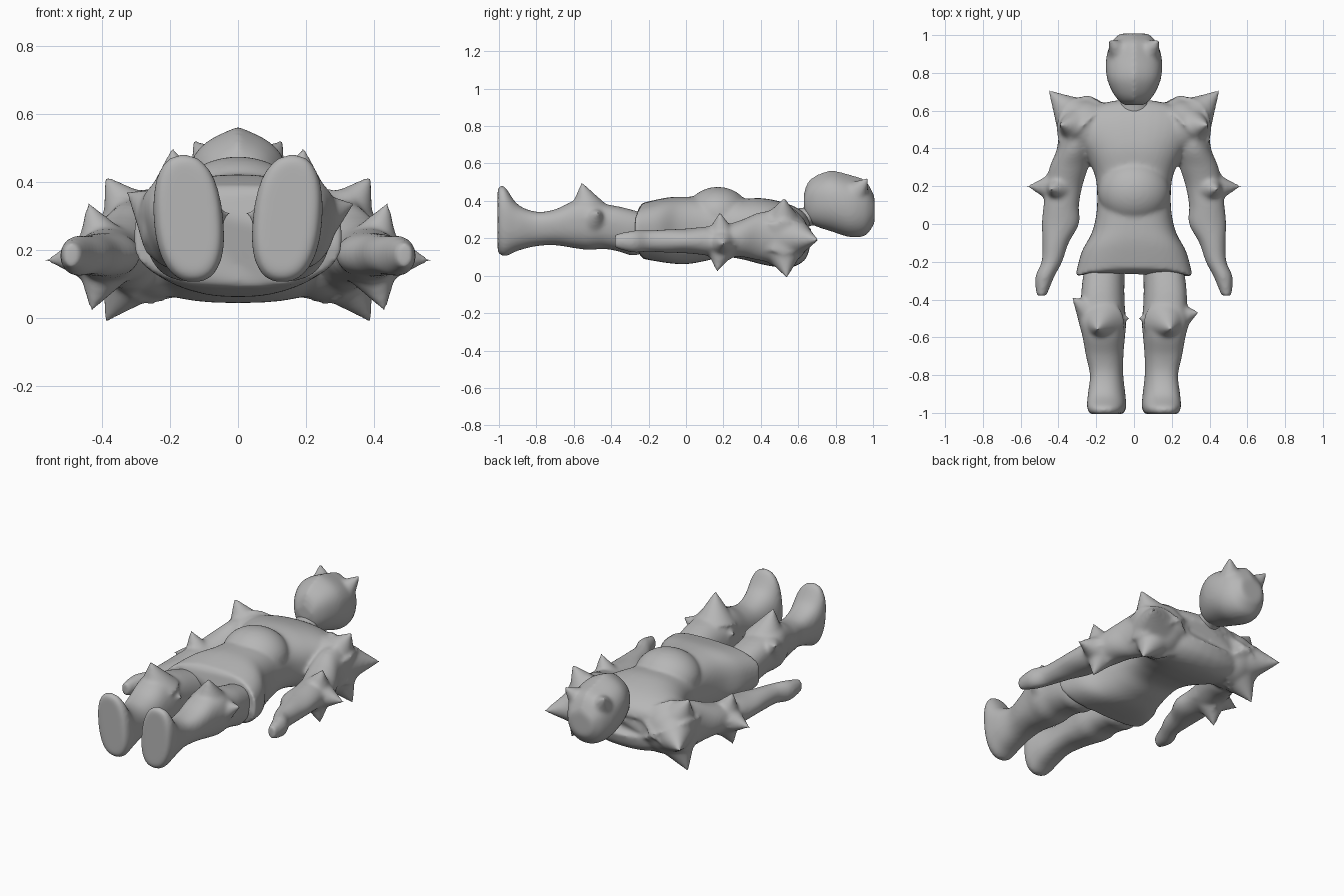
import bpy, bmesh
from math import sin, cos, pi, copysign
from mathutils import Vector, Matrix

cube = bpy.data.objects.get("Cube")
if cube:
    bpy.data.objects.remove(cube)

grey = bpy.data.materials.new("plain grey")
grey.use_nodes = True
colour = (0.47, 0.47, 0.47, 1)
grey.diffuse_color = colour
grey.node_tree.nodes["Principled BSDF"].inputs["Base Color"].default_value = colour


def blend(a, b, c, d, t):
    """Smooth interpolation between the stations b and c."""
    return [q + t / 2 * (r - p + t * (2 * p - 5 * q + 4 * r - s + t * (3 * (q - r) + s - p)))
            for p, q, r, s in zip(a, b, c, d)]


def refine(stations, steps=6):
    ends = [stations[0]] + stations + [stations[-1]]
    fine = [blend(*ends[i:i + 4], k / steps)
            for i in range(len(stations) - 1) for k in range(steps)]
    return fine + [list(stations[-1])]


def loft(bm, stations, side=1, power=2, bend=0, ridge=0, lean=0, sides=40):
    """Skin stations of (y, centre x, half width, low z, high z)."""
    rings = []
    for y, cx, rx, low, high in refine(stations):
        ring = []
        for k in range(sides):
            a = 2 * pi * k / sides
            u = copysign(abs(cos(a)) ** (2 / power), cos(a))
            v = copysign(abs(sin(a)) ** (2 / power), sin(a))
            z = (low + high) / 2 + v * (high - low) / 2
            if v > 0:
                z -= ridge * abs(u) * (1 - abs(u))
            ring.append(bm.verts.new((side * (cx + u * rx + lean * v), y - bend * u * u, z)))
        rings.append(ring)
    for r, s in zip(rings, rings[1:]):
        for k in range(sides):
            j = (k + 1) % sides
            bm.faces.new((r[k], r[j], s[j], s[k]))
    bm.faces.new(rings[0])
    bm.faces.new(rings[-1])


def spike(bm, base, tip, radius, side=1, sides=24, steps=10):
    """Thorn with a flared base, narrowing to a tip."""
    base = Vector((side * base[0], *base[1:]))
    tip = Vector((side * tip[0], *tip[1:]))
    axis = tip - base
    turn = axis.to_track_quat('Z', 'Y')
    rings = []
    for i in range(steps):
        t = i / steps
        r = radius * (1 - t) ** 1.1
        rings.append([bm.verts.new(base + axis * t + turn @ Vector(
            (r * cos(2 * pi * k / sides), r * sin(2 * pi * k / sides), 0))) for k in range(sides)])
    point = bm.verts.new(tip)
    bm.faces.new(rings[0])
    for k in range(sides):
        j = (k + 1) % sides
        for r, s in zip(rings, rings[1:]):
            bm.faces.new((r[k], r[j], s[j], s[k]))
        bm.faces.new((rings[-1][k], rings[-1][j], point))


def ball(bm, centre, radii):
    bmesh.ops.create_uvsphere(bm, u_segments=32, v_segments=20, radius=1,
                              matrix=Matrix.LocRotScale(Vector(centre), None, Vector(radii)))


def finish(bm, name, smoothing=12):
    """Fuse the pieces into one soft skin."""
    bmesh.ops.recalc_face_normals(bm, faces=bm.faces)
    mesh = bpy.data.meshes.new(name)
    bm.to_mesh(mesh)
    bm.free()
    mesh.materials.append(grey)
    obj = bpy.data.objects.new(name, mesh)
    bpy.context.collection.objects.link(obj)
    fuse = obj.modifiers.new("fuse", 'REMESH')
    fuse.mode = 'VOXEL'
    fuse.voxel_size = 0.01
    fuse.use_smooth_shade = True
    soft = obj.modifiers.new("soften", 'SMOOTH')
    soft.factor = 0.5
    soft.iterations = smoothing


# Torso with flared skirt and round belly
body = bmesh.new()
loft(body, [(-.23, 0, .312, .09, .39), (-.1, 0, .278, .068, .418), (0, 0, .225, .062, .422),
            (.1, 0, .2, .078, .42), (.2, 0, .195, .1, .41), (.3, 0, .205, .088, .41),
            (.4, 0, .25, .062, .415), (.5, 0, .32, .045, .398), (.58, 0, .34, .05, .37),
            (.64, 0, .3, .09, .33), (.665, 0, .24, .16, .28)], power=2.5, bend=.05)
ball(body, (0, .17, .33), (.19, .17, .145))

# Arms, shoulder thorns and elbow thorns
for side in (1, -1):
    loft(body, [(.6, .32, .06, .12, .28), (.52, .315, .08, .07, .34), (.4, .318, .09, .08, .34),
                (.3, .345, .102, .1, .3), (.2, .37, .097, .1, .27), (.1, .385, .094, .11, .262),
                (0, .39, .099, .12, .252), (-.1, .415, .07, .123, .248), (-.2, .435, .055, .128, .242),
                (-.28, .472, .05, .123, .242), (-.38, .49, .027, .148, .222)], side)
    ball(body, (.25, .51, .21), (.15, .15, .155))
    ball(body, (-.25, .51, .21), (.15, .15, .155))
    for tip in ((.395, .525, .425), (.395, .54, -.02), (.46, .715, .19)):
        spike(body, (.26, .51, .21), tip, .175, side)
    for tip in ((.575, .2, .17), (.445, .18, .35), (.435, .165, .01)):
        spike(body, (.385, .19, .18), tip, .11, side)
finish(body, "torso_and_arms")

# Helmet with central ridge and two horns
head = bmesh.new()
loft(head, [(.63, 0, .05, .36, .44), (.65, 0, .078, .29, .5), (.7, 0, .115, .262, .54),
            (.78, 0, .145, .236, .563), (.88, 0, .147, .206, .54), (.96, 0, .12, .216, .51),
            (1.008, 0, .075, .28, .43)], power=2.2, ridge=.06)
for side in (1, -1):
    spike(head, (.03, .86, .38), (.138, .98, .53), .13, side)
finish(head, "head")

# Neck
neck = bmesh.new()
loft(neck, [(.58, 0, .1, .18, .36), (.65, 0, .07, .26, .37), (.72, 0, .07, .27, .42)])
finish(neck, "neck")

# Legs with knee thorns and upright feet
for side, name, outer in ((1, "left_leg", (.35, -.465, .34)), (-1, "right_leg", (.335, -.385, .375))):
    leg = bmesh.new()
    loft(leg, [(-.18, .15, .095, .14, .32), (-.28, .16, .108, .108, .35), (-.36, .165, .112, .13, .37),
               (-.44, .165, .115, .143, .385), (-.52, .165, .122, .138, .41), (-.6, .16, .11, .148, .4),
               (-.7, .155, .097, .163, .355), (-.8, .145, .086, .158, .342), (-.9, .145, .097, .133, .382),
               (-.97, .145, .102, .103, .477), (-1.007, .145, .085, .125, .47)],
         side, power=2.4, lean=.015)
    spike(leg, (.17, -.52, .33), (.195, -.56, .51), .125, side)
    spike(leg, (.19, -.5, .28), outer, .125, side)
    spike(leg, (.14, -.5, .28), (.02, -.5, .31), .11, side)
    finish(leg, name)
